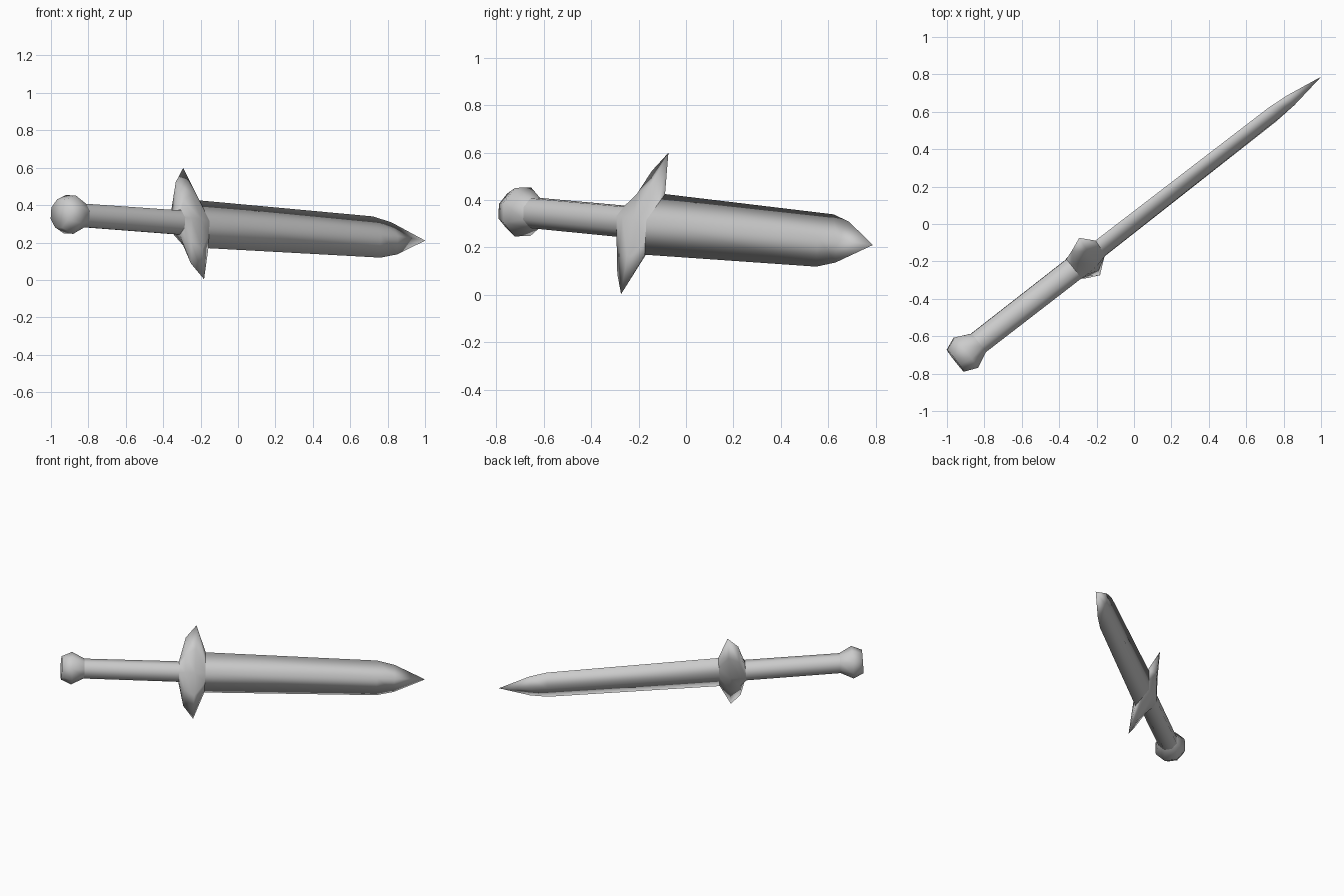
import bpy
import bmesh
from math import cos, sin, pi
from mathutils import Vector

cube = bpy.data.objects.get("Cube")
if cube:
    bpy.data.objects.remove(cube, do_unlink=True)

# Sword frame: along the blade, across its width, through its thickness
CENTRE = Vector((-0.245, -0.18, 0.302))
ALONG = Vector((0.788, 0.612, -0.058)).normalized()
WIDE = Vector((-0.173, 0.314, 0.934))
WIDE = (WIDE - ALONG * WIDE.dot(ALONG)).normalized()
THICK = ALONG.cross(WIDE)

steel = bpy.data.materials.new("grey_steel")
steel.use_nodes = True
GREY = (0.6, 0.6, 0.6, 1)
steel.diffuse_color = GREY
steel.node_tree.nodes["Principled BSDF"].inputs["Base Color"].default_value = GREY


def round_ring(s, r):
    """Eight-sided ring."""
    return [(s, r * cos(i * pi / 4), r * sin(i * pi / 4)) for i in range(8)]


def diamond_ring(s, w, t, sides=4):
    """Diamond ring; with eight sides the extra points sit mid-edge."""
    ring = []
    for i in range(sides):
        c, d = cos(2 * pi * i / sides), sin(2 * pi * i / sides)
        k = abs(c) + abs(d)
        ring.append((s, w * c / k, t * d / k))
    return ring


def loft(name, rings, cap_start=False, tip=None):
    """Skin a list of rings, optionally capped or closed to a point."""
    bm = bmesh.new()

    def place(p):
        return bm.verts.new(CENTRE + ALONG * p[0] + WIDE * p[1] + THICK * p[2])

    loops = [[place(p) for p in ring] for ring in rings]
    n = len(loops[0])
    for a, b in zip(loops, loops[1:]):
        for i in range(n):
            j = (i + 1) % n
            bm.faces.new((a[i], a[j], b[j], b[i]))
    if cap_start:
        bm.faces.new(loops[0])
    if tip is not None:
        point = place((tip, 0, 0))
        last = loops[-1]
        for i in range(n):
            bm.faces.new((last[i], last[(i + 1) % n], point))
    bmesh.ops.recalc_face_normals(bm, faces=bm.faces)
    for f in bm.faces:
        f.smooth = True
    mesh = bpy.data.meshes.new(name)
    bm.to_mesh(mesh)
    bm.free()
    mesh.materials.append(steel)
    obj = bpy.data.objects.new(name, mesh)
    bpy.context.collection.objects.link(obj)
    return obj


# Tapered diamond blade with a faceted point
loft("blade", [diamond_ring(0.07, 0.137, 0.05),
               diamond_ring(1.25, 0.118, 0.04),
               diamond_ring(1.37, 0.092, 0.035)], tip=1.58)

# Cross guard flaring from the grip to two points
loft("guard", [round_ring(-0.1, 0.071),
               diamond_ring(-0.06, 0.233, 0.072, 8),
               diamond_ring(0.01, 0.319, 0.068, 8),
               diamond_ring(0.08, 0.136, 0.05, 8)])

# Grip
loft("handle", [round_ring(-0.75, 0.068), round_ring(-0.09, 0.07)])

# Faceted pommel with a flat end
loft("pommel", [round_ring(-0.9, 0.08),
                round_ring(-0.83, 0.111),
                round_ring(-0.745, 0.068)], cap_start=True)
